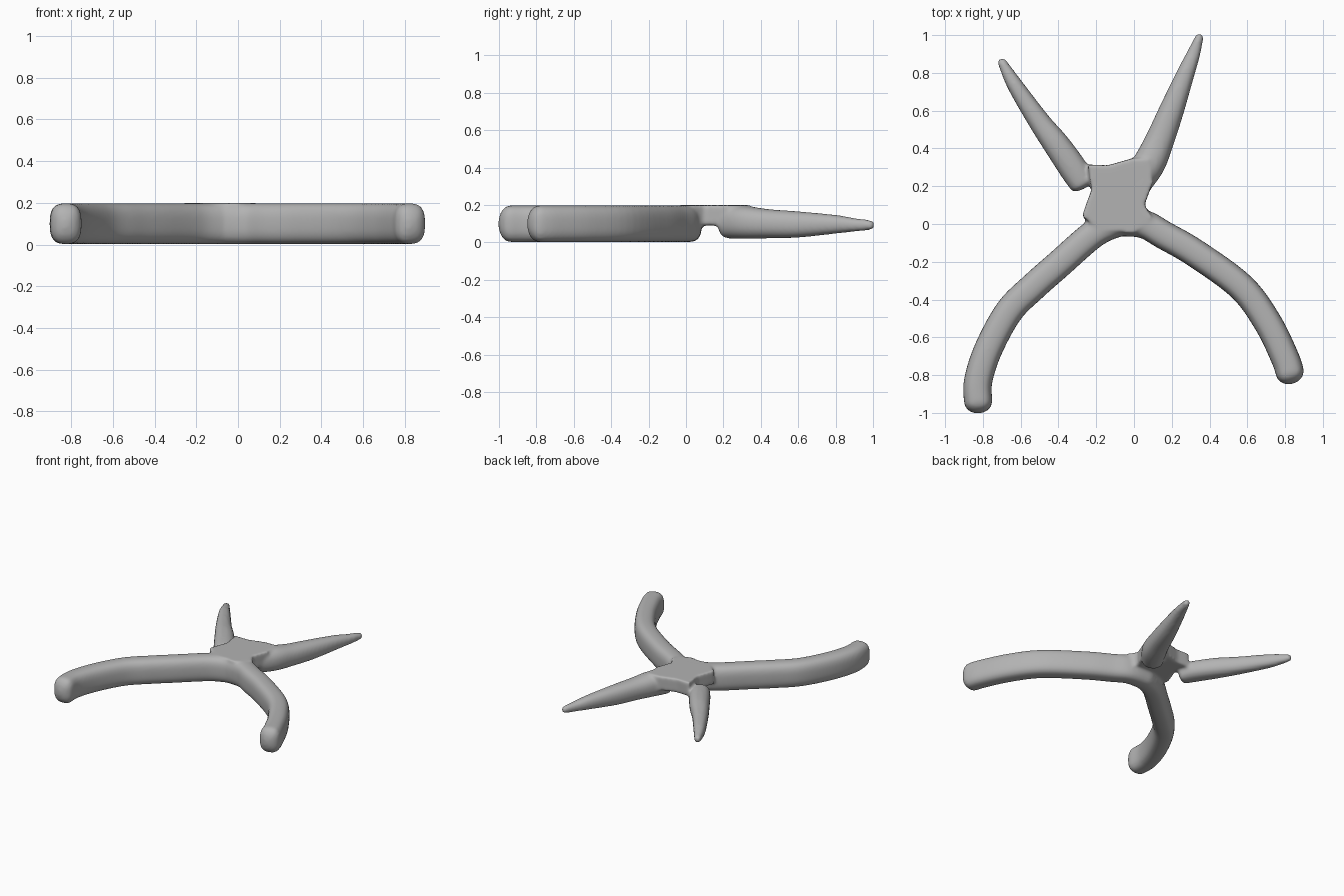
import bpy, bmesh, math
from mathutils import Vector

if "Cube" in bpy.data.objects:
    bpy.data.objects.remove(bpy.data.objects["Cube"])

SIDES = 32


def spline(rows, steps=6):
    """Catmull-Rom resampling of rows of numbers."""
    pts = [Vector(r) for r in rows]
    out = []
    for i in range(len(pts) - 1):
        p0, p1, p2 = pts[max(i - 1, 0)], pts[i], pts[i + 1]
        p3 = pts[min(i + 2, len(pts) - 1)]
        for s in range(steps):
            t = s / steps
            out.append(0.5 * (2 * p1 + (p2 - p0) * t
                              + (2 * p0 - 5 * p1 + 4 * p2 - p3) * t * t
                              + (3 * p1 - p0 - 3 * p2 + p3) * t ** 3))
    out.append(pts[-1])
    return out


def limb(bm, rows, cap, power=2.8):
    """Rounded-box tube along rows of x, y, z, half width, half height."""
    pts = spline(rows)
    rings = []
    n = len(pts)
    for i, p in enumerate(pts):
        a, b = pts[max(i - 1, 0)], pts[min(i + 1, n - 1)]
        d = Vector((b[0] - a[0], b[1] - a[1], 0)).normalized()
        c = Vector((p[0], p[1], p[2]))
        rings.append((c, d, p[3], p[4]))
    # rounded cap on both ends
    (c0, d0, w0, h0), (c1, d1, w1, h1) = rings[0], rings[-1]
    for k in range(1, 7):
        t = k / 6.2 * math.pi / 2
        s, o = math.cos(t), math.sin(t) * cap
        rings.insert(0, (c0 - d0 * o, d0, w0 * s, h0 * s))
        rings.append((c1 + d1 * o, d1, w1 * s, h1 * s))
    loops = []
    for c, d, w, h in rings:
        side = Vector((-d.y, d.x, 0))
        loop = []
        for k in range(SIDES):
            t = 2 * math.pi * k / SIDES
            u, v = math.cos(t), math.sin(t)
            u = math.copysign(abs(u) ** (2 / power), u)
            v = math.copysign(abs(v) ** (2 / power), v)
            loop.append(bm.verts.new(c + side * (u * w) + Vector((0, 0, v * h))))
        loops.append(loop)
    for a, b in zip(loops, loops[1:]):
        for k in range(SIDES):
            j = (k + 1) % SIDES
            bm.faces.new((a[k], a[j], b[j], b[k]))
    bm.faces.new(loops[0][::-1])
    bm.faces.new(loops[-1])


def plate(bm, outline, z0, z1):
    """Flat slab from an outline."""
    low = [bm.verts.new((x, y, z0)) for x, y in outline]
    top = [bm.verts.new((x, y, z1)) for x, y in outline]
    bm.faces.new(low[::-1])
    bm.faces.new(top)
    for i in range(len(low)):
        j = (i + 1) % len(low)
        bm.faces.new((low[i], low[j], top[j], top[i]))


bm = bmesh.new()

# curved handles
Z, W, H = 0.100, 0.075, 0.098
limb(bm, [(x, y, Z, W, H) for x, y in (
    (-0.08, 0.01), (-0.21, -0.05), (-0.40, -0.215), (-0.53, -0.33),
    (-0.66, -0.46), (-0.77, -0.66), (-0.825, -0.83), (-0.825, -0.94))], 0.063)
limb(bm, [(x, y, Z, W, H) for x, y in (
    (-0.08, 0.01), (0.05, 0.0), (0.16, -0.06), (0.325, -0.155),
    (0.57, -0.335), (0.71, -0.525), (0.80, -0.71), (0.825, -0.785))], 0.063)

# right jaw, in line with the joint
limb(bm, [(0.015, 0.22, 0.11, 0.08, 0.088), (0.08, 0.32, 0.107, 0.086, 0.088),
          (0.135, 0.44, 0.100, 0.077, 0.078), (0.198, 0.60, 0.096, 0.066, 0.070),
          (0.275, 0.80, 0.097, 0.047, 0.050), (0.315, 0.90, 0.094, 0.036, 0.036),
          (0.343, 0.98, 0.093, 0.024, 0.027)], 0.03, 2.3)

# left jaw, tucked under the joint plate
limb(bm, [(-0.275, 0.215, 0.092, 0.068, 0.068), (-0.32, 0.29, 0.095, 0.075, 0.070),
          (-0.41, 0.42, 0.097, 0.070, 0.070), (-0.50, 0.54, 0.097, 0.058, 0.062),
          (-0.63, 0.735, 0.097, 0.042, 0.048), (-0.695, 0.85, 0.094, 0.025, 0.028)],
     0.03, 2.3)

# joint plate over the pivot
plate(bm, [(-0.18, -0.03), (0.0, -0.05), (0.10, 0.03), (0.055, 0.10),
           (0.10, 0.22), (0.08, 0.34), (0.0, 0.35), (-0.14, 0.31),
           (-0.245, 0.315), (-0.225, 0.18), (-0.255, 0.10), (-0.275, 0.04)],
      0.09, 0.199)

bmesh.ops.recalc_face_normals(bm, faces=bm.faces)
mesh = bpy.data.meshes.new("pliers")
bm.to_mesh(mesh)
bm.free()
pliers = bpy.data.objects.new("pliers", mesh)
bpy.context.collection.objects.link(pliers)

grey = bpy.data.materials.new("plain grey")
grey.diffuse_color = (0.45, 0.45, 0.45, 1)
grey.use_nodes = True
grey.node_tree.nodes["Principled BSDF"].inputs["Base Color"].default_value = grey.diffuse_color
mesh.materials.append(grey)

# fuse the parts and soften the seams
fuse = pliers.modifiers.new("fuse", 'REMESH')
fuse.mode = 'VOXEL'
fuse.voxel_size = 0.011
fuse.use_smooth_shade = True
soften = pliers.modifiers.new("soften", 'SMOOTH')
soften.factor = 0.5
soften.iterations = 8
